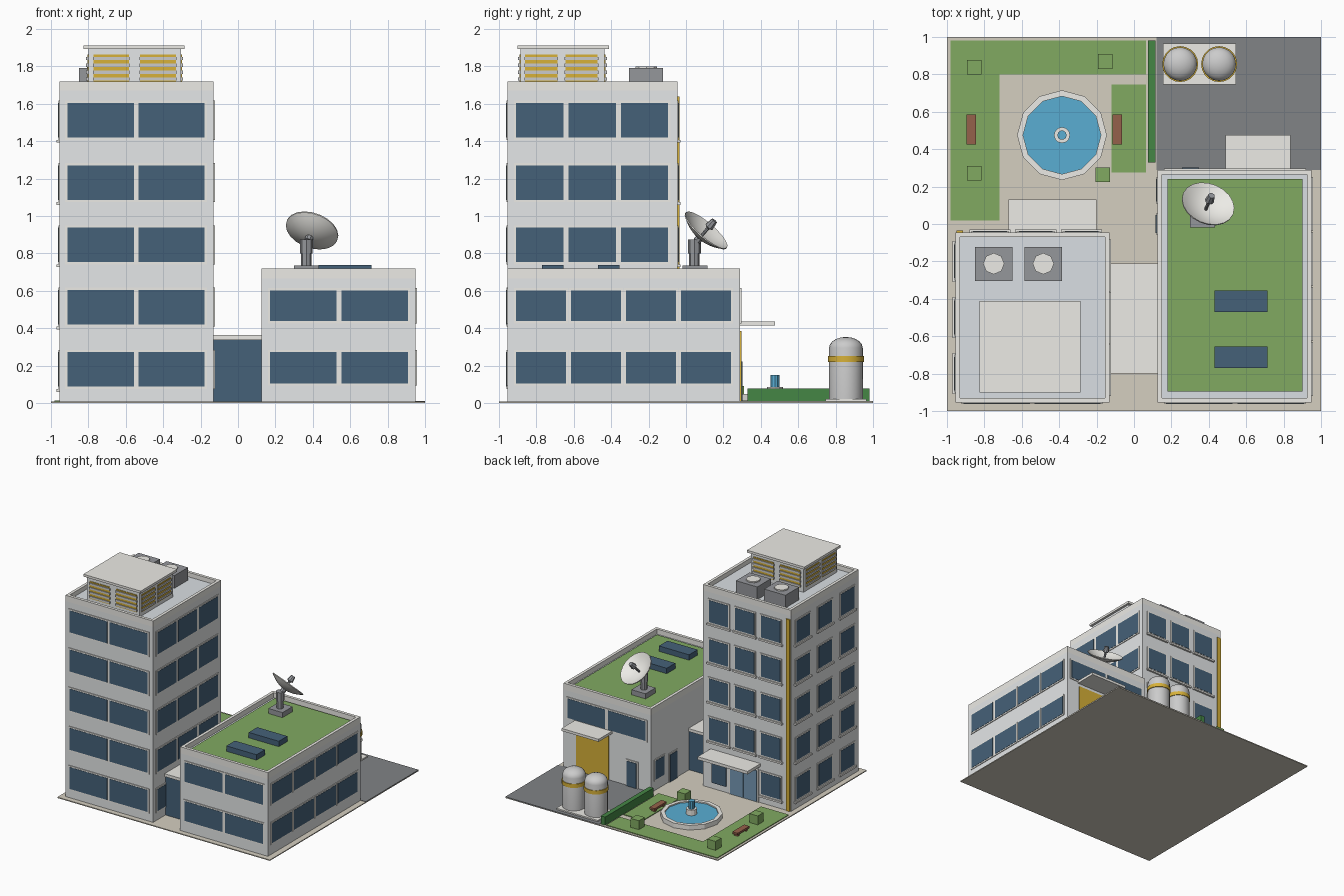
import bpy, bmesh, math
from mathutils import Vector, Matrix

if "Cube" in bpy.data.objects:
    bpy.data.objects.remove(bpy.data.objects["Cube"])

COL = dict(wall=(.78, .8, .81), trim=(.84, .83, .79), glass=(.06, .12, .19), door_glass=(.18, .32, .46),
           roof=(.7, .74, .77), grass=(.22, .4, .12), hedge=(.06, .24, .06), paving=(.66, .62, .53),
           asphalt=(.22, .23, .24), yellow=(.68, .44, .04), metal=(.3, .31, .33), white=(.85, .85, .85),
           water=(.1, .42, .65), wood=(.3, .12, .07))
MATS = {}
for k, c in COL.items():
    MATS[k] = bpy.data.materials.new(k)
    MATS[k].diffuse_color = (*c, 1)


def finish(name, bm, mat, smooth=False):
    me = bpy.data.meshes.new(name)
    bmesh.ops.recalc_face_normals(bm, faces=bm.faces)
    bm.to_mesh(me)
    bm.free()
    me.materials.append(MATS[mat])
    ob = bpy.data.objects.new(name, me)
    bpy.context.collection.objects.link(ob)
    if smooth:
        bpy.ops.object.select_all(action='DESELECT')
        ob.select_set(True)
        bpy.context.view_layer.objects.active = ob
        bpy.ops.object.shade_smooth_by_angle(angle=math.radians(40))
    return ob


def boxes(name, mat, *items):
    """One object of boxes, each given as x0, x1, y0, y1, z0, z1."""
    bm = bmesh.new()
    for x0, x1, y0, y1, z0, z1 in items:
        m = Matrix.Translation(((x0 + x1) / 2, (y0 + y1) / 2, (z0 + z1) / 2))
        bmesh.ops.create_cube(bm, size=1, matrix=m @ Matrix.Diagonal((x1 - x0, y1 - y0, z1 - z0, 1)))
    return finish(name, bm, mat)


def lathe(name, mat, profile, pos, n, smooth=False, axis=(0, 0, 1)):
    """Revolve (radius, height) points about an axis through pos."""
    bm = bmesh.new()
    vs = [bm.verts.new((r, 0, z)) for r, z in profile]
    es = [bm.edges.new(p) for p in zip(vs, vs[1:])]
    bmesh.ops.spin(bm, geom=vs + es, cent=(0, 0, 0), axis=(0, 0, 1), angle=math.tau, steps=n, use_duplicate=False)
    bmesh.ops.remove_doubles(bm, verts=bm.verts, dist=1e-5)
    bm.transform(Matrix.Translation(pos) @ Vector(axis).to_track_quat('Z', 'Y').to_matrix().to_4x4())
    return finish(name, bm, mat, smooth)


def cyl(r, z0, z1):
    return [(0, z0), (r, z0), (r, z1), (0, z1)]


def on_wall(side, plane, a0, a1, z0, z1, depth):
    """Box standing proud of a wall; side is front, back, left or right."""
    s = depth if side in ('back', 'right') else -depth
    p = sorted((plane - s * .2, plane + s))
    return (*p, a0, a1, z0, z1) if side in ('left', 'right') else (a0, a1, *p, z0, z1)


def windows(name, side, plane, spans, rows, sill=False):
    cells = [(a, b, c, d) for c, d in rows for a, b in spans]
    boxes(name + '_frames', 'trim', *[on_wall(side, plane, a - .012, b + .012, c - .012, d + .012, .006)
                                      for a, b, c, d in cells])
    boxes(name + '_glass', 'glass', *[on_wall(side, plane, a, b, c, d, .008) for a, b, c, d in cells])
    if sill:
        boxes(name + '_sills', 'trim', *[on_wall(side, plane, a - .02, b + .02, c - .027, c - .012, .016)
                                         for a, b, c, d in cells])


def parapet(name, x0, x1, y0, y1, z0, z1, t=.025):
    boxes(name, 'trim', (x0, x1, y0, y0 + t, z0, z1), (x0, x1, y1 - t, y1, z0, z1),
          (x0, x0 + t, y0 + t, y1 - t, z0, z1), (x1 - t, x1, y0 + t, y1 - t, z0, z1))


# Ground, yard and lawns
boxes('ground_slab', 'paving', (-1, 1, -1, 1, 0, .008))
boxes('service_yard', 'asphalt', (.12, 1, .29, 1, .004, .011))
boxes('lawns', 'grass', (-.98, -.72, .02, .8, .004, .014), (-.98, .065, .8, .98, .004, .014),
      (-.12, .065, .275, .745, .004, .014))
boxes('hedge', 'hedge', (.075, .115, .33, .98, .005, .077))
boxes('bushes', 'grass', *[(x, x + .078, y, y + .078, .008, .09)
                           for x, y in ((-.893, .8), (-.193, .83), (-.893, .233), (-.205, .225))])
for nm, x in (('left', -.895), ('right', -.115)):
    boxes('bench_' + nm, 'wood', (x, x + .05, .425, .585, .032, .048),
          (x + .008, x + .042, .44, .46, .01, .032), (x + .008, x + .042, .55, .57, .01, .032))

# Fountain
F = (-.385, .475, 0)
lathe('fountain_basin', 'trim', [(0, .008), (.24, .008), (.24, .048), (.208, .048), (.208, .02), (0, .02)], F, 12)
lathe('fountain_water', 'water', cyl(.208, .02, .038), F, 12)
lathe('fountain_pedestal', 'trim', cyl(.043, .03, .085), F, 12)
lathe('fountain_jet', 'water', cyl(.025, .08, .15), F, 10)

# Tower
boxes('tower_walls', 'wall', (-.955, -.13, -.955, -.045, .008, 1.67))
boxes('tower_roof', 'roof', (-.94, -.145, -.94, -.06, 1.66, 1.682))
parapet('tower_parapet', -.955, -.13, -.955, -.045, 1.67, 1.72)
rows = [(.087 + i * .333, .272 + i * .333) for i in range(5)]
windows('tower_front', 'front', -.955, [(-.912, -.557), (-.533, -.178)], rows)
windows('tower_right', 'right', -.13, [(-.908, -.655), (-.628, -.375), (-.348, -.095)], rows)
windows('tower_left', 'left', -.955, [(c - .09, c + .09) for c in (-.8, -.5, -.2)], rows, True)
back = [(c - .09, c + .09) for c in (-.77, -.525, -.28)]
windows('tower_back', 'back', -.045, back, rows[1:], True)
windows('tower_back_ground', 'back', -.045, back[:1], rows[:1], True)
boxes('tower_accent_strip', 'yellow', on_wall('back', -.045, -.95, -.915, .01, 1.64, .01))
# Tower entrance
boxes('entrance_canopy', 'trim', (-.67, -.2, -.05, .13, .315, .34))
boxes('entrance_frame', 'trim', on_wall('back', -.045, -.655, -.375, .008, .29, .006))
boxes('entrance_doors', 'door_glass', on_wall('back', -.045, -.64, -.52, .012, .275, .012),
      on_wall('back', -.045, -.512, -.39, .012, .275, .012))
boxes('entrance_side_window', 'glass', on_wall('back', -.045, -.35, -.215, .06, .26, .01))

# Penthouse with louvres
boxes('penthouse', 'wall', (-.8, -.305, -.885, -.435, 1.675, 1.892))
boxes('penthouse_roof', 'trim', (-.825, -.285, -.9, -.412, 1.892, 1.912))
panels, slats = [], []
wide, deep = [(-.772, -.583), (-.523, -.332)], [(-.86, -.688), (-.645, -.473)]
for side, plane, spans in (('front', -.885, wide), ('back', -.435, wide), ('left', -.8, deep), ('right', -.305, deep)):
    for a, b in spans:
        panels.append(on_wall(side, plane, a, b, 1.715, 1.862, .005))
        for i in range(4):
            z = 1.723 + i * .037
            slats.append(on_wall(side, plane, a - .004, b + .004, z, z + .017, .012))
boxes('louvre_panels', 'yellow', *panels)
boxes('louvre_slats', 'white', *slats)

# Roof cooling units
for i, x in enumerate((-.75, -.485), 1):
    boxes(f'cooling_unit_{i}', 'metal', (x - .1, x + .1, -.305, -.122, 1.675, 1.79))
    lathe(f'cooling_fan_{i}', 'trim', cyl(.057, 1.785, 1.8), (x, -.212, 0), 8)

# Link between the buildings
boxes('link_glass', 'glass', (-.135, .13, -.79, -.22, .008, .338))
boxes('link_roof', 'trim', (-.13, .125, -.8, -.21, .338, .363))

# Low building with planted roof
boxes('annex_walls', 'wall', (.125, .95, -.955, .29, .008, .665))
boxes('annex_roof', 'roof', (.14, .94, -.94, .275, .655, .677))
boxes('roof_lawn', 'grass', (.18, .9, -.895, .24, .67, .692))
parapet('annex_parapet', .125, .95, -.955, .29, .665, .72)
boxes('skylights', 'glass', (.43, .713, -.47, -.355, .685, .738), (.43, .713, -.77, -.655, .685, .738))
rows2 = [(.105, .272), (.438, .602)]
cols2 = [(.172, .527), (.553, .908)]
windows('annex_front', 'front', -.955, cols2, rows2)
windows('annex_right', 'right', .95, [(-.908 + i * .294, -.642 + i * .294) for i in range(4)], rows2)
windows('annex_back', 'back', .29, cols2, rows2[1:])
# Loading door, side doors
boxes('loading_door', 'yellow', on_wall('back', .29, .52, .825, .01, .385, .008))
boxes('loading_canopy', 'trim', (.49, .838, .285, .475, .413, .435))
boxes('staff_door_frame', 'trim', on_wall('back', .29, .245, .36, .01, .235, .008))
boxes('staff_door', 'glass', on_wall('back', .29, .257, .348, .01, .223, .012))
boxes('side_door_frame', 'trim', on_wall('left', .125, -.06, .06, .008, .25, .006))
boxes('side_door', 'glass', on_wall('left', .125, -.047, .047, .008, .238, .01))
windows('annex_left', 'left', .125, [(.12, .24)], [(.1, .26)])

# Dish antenna
boxes('dish_base', 'metal', (.3, .433, -.02, .115, .685, .735))
lathe('dish_post', 'metal', [(0, .73), (.028, .73), (.028, .8), (.034, .8), (.034, .875), (0, .875)], (.365, .045, 0), 8)
N = Vector((.27, .63, .73)).normalized()
C = Vector((.395, .105, .92))
R, D, T = .145, .05, .007
bowl = [(R * i / 5, D * (i / 5) ** 2 - D) for i in range(6)]
lathe('dish_bowl', 'trim', bowl + [(r, z + T) for r, z in reversed(bowl)], C, 20, True, N)
lathe('dish_mount', 'metal', cyl(.022, -.075, -D + .003), C, 8, axis=N)
lathe('dish_feed', 'metal', [(0, -D), (.008, -D), (.01, .02), (.025, .03), (.018, .075), (0, .075)], C, 8, axis=N)

# Storage tanks
boxes('tank_pad', 'trim', (.155, .545, .745, .965, .006, .022))
for i, x in enumerate((.247, .455), 1):
    dome = [(.09 * math.cos(a), .295 + .058 * math.sin(a)) for a in (k * math.pi / 10 for k in range(5))]
    lathe(f'tank_{i}', 'white', [(0, .02), (.09, .02)] + dome + [(0, .353)], (x, .855, 0), 20, True)
    lathe(f'tank_band_{i}', 'yellow', cyl(.096, .22, .252), (x, .855, 0), 20, True)

for m in bpy.data.materials:
    if m.users and not m.is_grease_pencil:
        m.use_nodes = True
        m.node_tree.nodes["Principled BSDF"].inputs["Base Color"].default_value = m.diffuse_color
